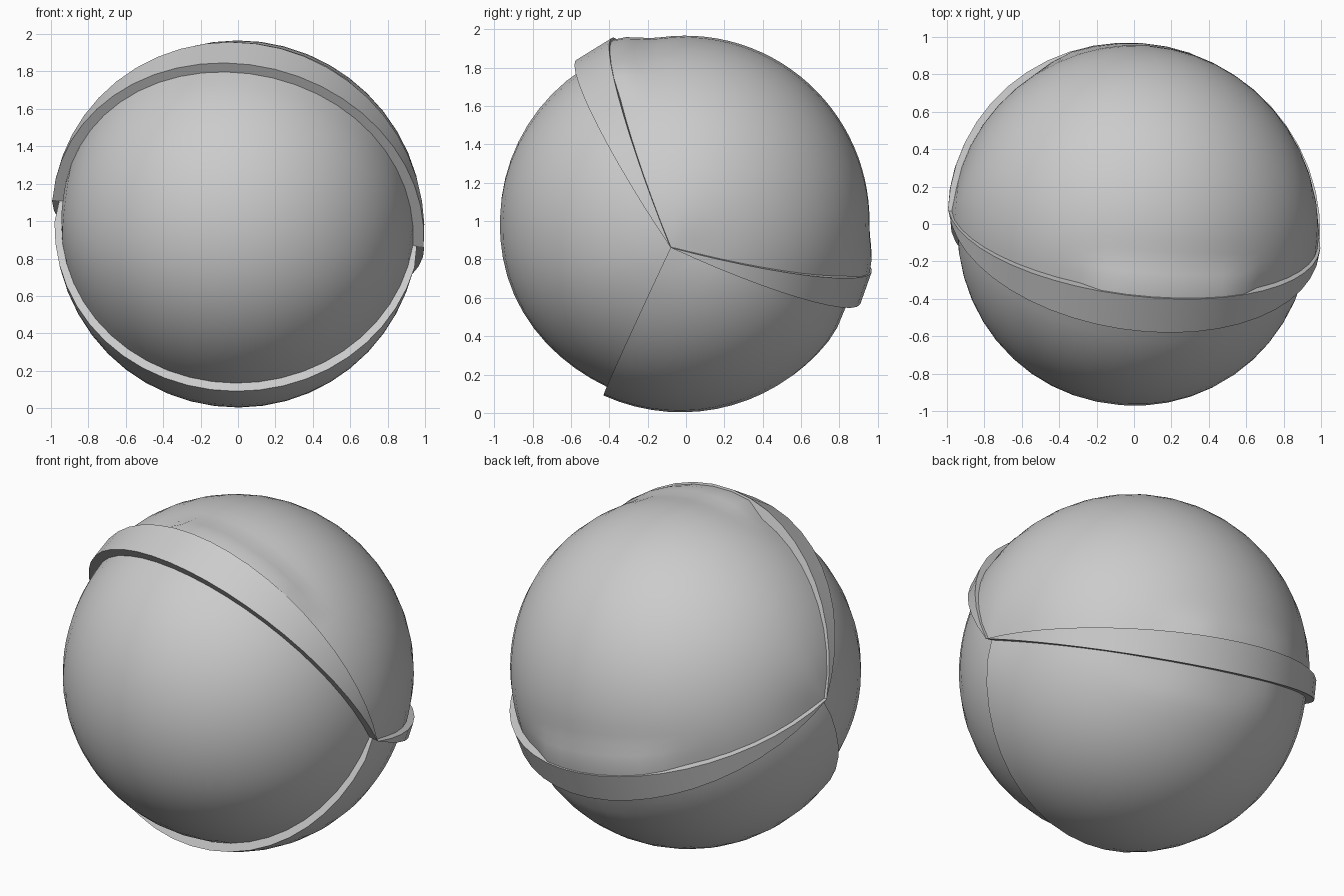
import bpy, bmesh
from math import sin, cos, radians, pi
from mathutils import Vector

if "Cube" in bpy.data.objects:
    bpy.data.objects.remove(bpy.data.objects["Cube"])

# Tilted axis through the two points where all seams meet
CENTRE = Vector((0, -0.005, 0.988))
AXIS = Vector((0.985, -0.075, -0.125)).normalized()
E1 = (Vector((0, 1, 0)) - AXIS * AXIS.y).normalized()
E2 = AXIS.cross(E1)
NT = 24


def smooth(t):
    t = max(0.0, min(1.0, t))
    return t * t * (3 - 2 * t)


def window(c, mid, half):
    """1 inside a band along the axis, fading to 0 at its ends."""
    return smooth((half - abs(c - mid)) / 0.14)


def wedge(name, a0, a1, n, radius):
    """Solid orange-segment from angle a0 to a1; radius(angle, cos_theta)."""
    bm = bmesh.new()
    axis_pts, rows = [], []
    mid = (a0 + a1) / 2
    for i in range(NT + 1):
        c = cos(pi * i / NT)
        axis_pts.append(bm.verts.new(CENTRE + AXIS * c * radius(mid, c)))
    for j in range(n + 1):
        a = a0 + (a1 - a0) * j / n
        d = E1 * cos(radians(a)) + E2 * sin(radians(a))
        row = [axis_pts[0]]
        for i in range(1, NT):
            t = pi * i / NT
            r = radius(a, cos(t))
            row.append(bm.verts.new(CENTRE + (AXIS * cos(t) + d * sin(t)) * r))
        rows.append(row + [axis_pts[-1]])

    def skin(p, q):
        for i in range(NT):
            f = []
            for v in (p[i], p[i + 1], q[i + 1], q[i]):
                if v not in f:
                    f.append(v)
            bm.faces.new(f)

    for p, q in zip(rows, rows[1:]):
        skin(p, q)
    skin(rows[-1], axis_pts)
    skin(axis_pts, rows[0])
    bmesh.ops.recalc_face_normals(bm, faces=bm.faces)
    me = bpy.data.meshes.new(name)
    bm.to_mesh(me)
    bm.free()
    ob = bpy.data.objects.new(name, me)
    bpy.context.collection.objects.link(ob)
    bpy.ops.object.select_all(action='DESELECT')
    ob.select_set(True)
    bpy.context.view_layer.objects.active = ob
    bpy.ops.object.shade_smooth_by_angle(angle=radians(35))
    return ob


# Front panel, slightly sunken at its lower seam
def front_r(a, c):
    return 0.945 + 0.022 * smooth((245 - a) / 50) * (1 - c ** 4)


# Bottom panel, standing proud of the front panel, shallow dip by the rear band
def bottom_r(a, c):
    r = 0.993 - 0.03 * (a - 245) / 91 - 0.012 * c ** 4
    return r - 0.02 * smooth((a - 322) / 12) * window(c, 0.2, 0.45)


# Top panel with a raised tongue flowing up to each band
def top_r(a, c):
    r = 0.962 + 0.016 * smooth((a + 14) / 100) + 0.012 * c ** 4
    r += 0.05 * smooth((a - 99) / 13) * window(c, 0.12, 0.5)
    return r + 0.035 * smooth((-1 - a) / 13) * window(c, -0.08, 0.5)


# Raised bands along the upper and rear seams
def upper_band_r(a, c):
    return 1.003 + (0.022 + 0.016 * (124 - a) / 12) * (1 - c * c)


def rear_band_r(a, c):
    return 1.006


wedge("front_panel", 124, 245, 20, front_r)
wedge("bottom_panel", 245, 336, 18, bottom_r)
wedge("top_panel", -14.4, 112, 36, top_r)
wedge("upper_band", 112, 124, 1, upper_band_r)
wedge("rear_band", -24.5, -14.4, 1, rear_band_r)
